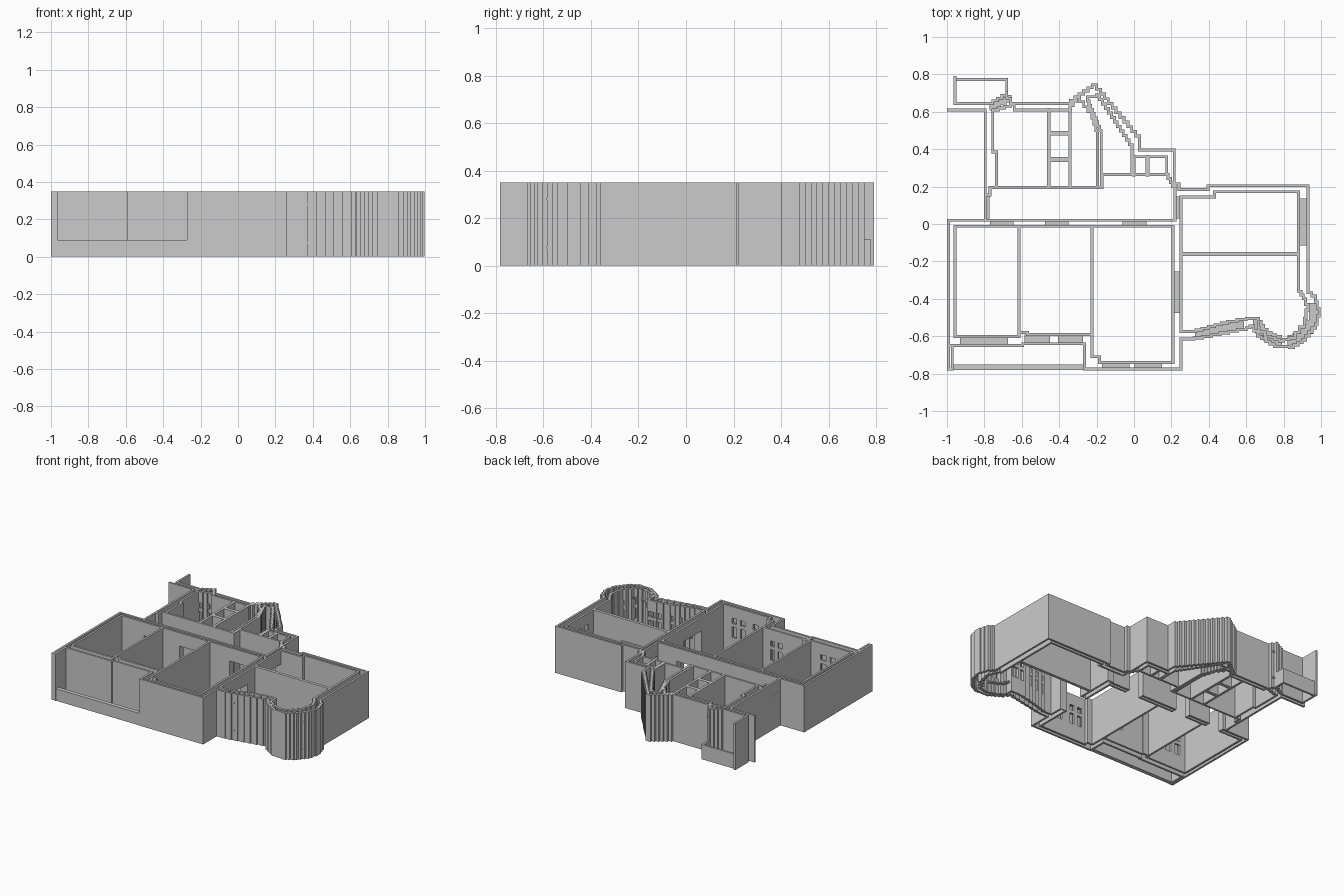
import bpy, bmesh, math

if "Cube" in bpy.data.objects:
    bpy.data.objects.remove(bpy.data.objects["Cube"])

H, T, STEP = 0.35, 0.015, 0.024      # wall height, skin thickness, stair step

plaster = bpy.data.materials.new("plaster_grey")
plaster.use_nodes = True
plaster.diffuse_color = (0.6, 0.6, 0.6, 1)
plaster.node_tree.nodes["Principled BSDF"].inputs["Base Color"].default_value = (0.6, 0.6, 0.6, 1)

# Openings: wall direction, inner skin, outer skin, start, end, kind
OPENINGS = [
    ("x", -.602, -.65, -.925, -.68, "window"),
    ("x", -.59, -.64, -.58, -.455, "window"),
    ("x", -.59, -.64, -.40, -.28, "window"),
    ("x", -.74, -.775, -.165, -.03, "window"),
    ("x", -.74, -.775, .01, .145, "window"),
    ("y", .88, .93, -.11, .13, "window"),
    ("x", -.012, .02, -.765, -.65, "door"),
    ("x", -.012, .02, -.47, -.355, "door"),
    ("x", -.012, .02, -.055, .06, "door"),
    ("y", .208, .252, -.47, -.26, "door"),
    ("y", .22, .252, .035, .14, "door"),
]
PANES = [(.12, .20), (.225, .265)]
DOOR = [(0, .25)]


def box(bm, x0, x1, y0, y1, z0, z1):
    v = [bm.verts.new((x, y, z)) for z in (z0, z1)
         for x, y in ((x0, y0), (x1, y0), (x1, y1), (x0, y1))]
    for f in ((3, 2, 1, 0), (4, 5, 6, 7), (0, 1, 5, 4), (1, 2, 6, 5), (2, 3, 7, 6), (3, 0, 4, 7)):
        bm.faces.new([v[i] for i in f])


def finish(bm, name):
    me = bpy.data.meshes.new(name)
    bm.to_mesh(me)
    bm.free()
    me.materials.append(plaster)
    ob = bpy.data.objects.new(name, me)
    bpy.context.collection.objects.link(ob)
    return ob


def cuts_for(axis, c, a, b):
    """Spans and height gaps to leave open in one straight wall run."""
    out = []
    for ax, ci, co, s, e, kind in OPENINGS:
        if ax != axis or s < a or e > b:
            continue
        if kind == "door" and min(abs(c - ci), abs(c - co)) < .008:
            out.append((s, e, DOOR))
        elif kind == "window" and abs(c - ci) < .008:
            n = max(2, round((e - s) / .08))
            w = (e - s) / n
            out += [(s + w * (i + .22), s + w * (i + .78), PANES) for i in range(n)]
    return sorted(out, key=lambda o: o[0])


def run(bm, p, q, h, t, glazed=False):
    """One axis-aligned wall run, split around its openings."""
    axis = "x" if abs(p[0] - q[0]) >= abs(p[1] - q[1]) else "y"
    i = 0 if axis == "x" else 1
    c, a, b = p[1 - i], min(p[i], q[i]), max(p[i], q[i])
    cuts = [(a + t / 2, b - t / 2, PANES)] if glazed and b - a > t * 1.3 else cuts_for(axis, c, a, b)

    def piece(s, e, z0, z1):
        if axis == "x":
            box(bm, s, e, c - t / 2, c + t / 2, z0, z1)
        else:
            box(bm, c - t / 2, c + t / 2, s, e, z0, z1)

    pos = a - t / 2
    for s, e, gaps in cuts:
        piece(pos, s, 0, h)
        z = 0
        for g0, g1 in gaps:
            if g0 > z:
                piece(s, e, z, g0)
            z = g1
        piece(s, e, z, h)
        pos = e
    piece(pos, b + t / 2, 0, h)


def wall(name, pts, h=H, t=T, glazed=False):
    """Wall along a path; slanted stretches become small square steps."""
    bm = bmesh.new()
    for p, q in zip(pts, pts[1:]):
        dx, dy = q[0] - p[0], q[1] - p[1]
        if min(abs(dx), abs(dy)) < 1e-6:
            run(bm, p, q, h, t)
            continue
        n = max(1, round(max(abs(dx), abs(dy)) / STEP))
        n = min(n, max(1, round(min(abs(dx), abs(dy)) / .009)))
        for k in range(n):
            a = (p[0] + dx * k / n, p[1] + dy * k / n)
            b = (p[0] + dx * (k + 1) / n, p[1] + dy * (k + 1) / n)
            m = (b[0], a[1])
            run(bm, a, m, h, t, glazed and k % 2 == 0)
            run(bm, m, b, h, t)
    return finish(bm, name)


# Outer skin of the main block, with the full-height piers beside the balcony
wall("main_block_outer_wall", [(.22, .02), (-.992, .02), (-.992, -.775)])
wall("balcony_pier", [(-.992, -.775), (-.972, -.775), (-.972, -.65)])
wall("balcony_back_wall", [(-.992, -.65), (-.595, -.65), (-.595, -.64), (-.265, -.64),
                           (-.265, -.775), (.252, -.775), (.252, -.615)])
wall("balcony_parapet", [(-.96, -.765), (-.272, -.765)], h=.09, t=.03)

# Outer skin round the bay, right room and stepped rear
wall("bay_outer_wall", [(.252, -.615), (.32, -.61), (.60, -.555), (.62, -.545), (.66, -.60),
                        (.75, -.655), (.83, -.66), (.90, -.62), (.97, -.535), (.99, -.45),
                        (.97, -.385), (.93, -.35)])
wall("right_room_outer_wall", [(.93, -.35), (.93, .205), (.395, .205), (.395, .185), (.265, .185),
                               (.215, .245), (.215, .395), (.03, .395), (.03, .47)])
wall("rear_stepped_outer_wall", [(.03, .47), (-.2, .745), (-.34, .645), (-.64, .645), (-.68, .70)])

# Rear balcony: tall fin, low parapet and back wall
wall("rear_balcony_fin", [(-.957, .785), (-.957, .645)])
wall("rear_balcony_parapet", [(-.957, .772), (-.68, .772), (-.68, .70)], h=.11)
wall("rear_balcony_back_wall", [(-.957, .645), (-.78, .645), (-.68, .70)])
wall("rear_left_outer_wall", [(-.992, .61), (-.795, .61), (-.795, .02)])

# Inner skins of the three front rooms
wall("left_room_inner_wall", [(-.615, -.012), (-.957, -.012), (-.957, -.602), (-.615, -.602)])
wall("left_partition", [(-.615, -.012), (-.615, -.602)])
wall("middle_room_inner_wall", [(-.615, -.58), (-.57, -.58), (-.57, -.59), (-.225, -.59)])
wall("middle_room_rear_wall", [(-.615, -.012), (.208, -.012)])
wall("middle_partition", [(-.225, -.012), (-.225, -.71), (-.185, -.71), (-.185, -.74),
                          (.208, -.74), (.208, -.012)])

# Inner skins of the bay room
wall("bay_room_inner_wall", [(.252, -.575), (.252, .145), (.43, .145), (.43, .172), (.88, .172), (.88, -.36)])
wall("bay_inner_wall", [(.88, -.36), (.905, -.40), (.93, -.46), (.91, -.55), (.86, -.61),
                        (.80, -.625), (.73, -.60), (.67, -.555), (.665, -.505), (.60, -.51),
                        (.50, -.53), (.33, -.575), (.252, -.575)], glazed=True)
wall("bay_room_partition", [(.26, -.16), (.873, -.16)], t=.022)

# Rear rooms and corridor
wall("rear_left_room_wall", [(-.735, .195), (-.735, .385), (-.755, .385), (-.755, .61), (-.66, .64),
                             (-.64, .61), (-.34, .61)], glazed=True)
wall("corridor_rear_wall", [(-.795, .155), (-.77, .155), (-.77, .195), (-.17, .195), (-.17, .265),
                            (.17, .265), (.22, .18), (.22, .02)])
for side, x in (("left", -.455), ("right", -.342)):
    wall("bathroom_%s_wall" % side, [(x, .195), (x, .61)], t=.018)
for i, y in enumerate((.485, .345)):
    wall("bathroom_cross_wall_%d" % (i + 1), [(-.44, y), (-.355, y)], t=.026)
wall("rear_middle_room_wall", [(-.195, .195), (-.195, .50), (-.225, .60), (-.29, .68), (-.342, .61)])
wall("hall_inner_wall", [(-.175, .195), (-.175, .50), (-.25, .68), (-.20, .69), (-.01, .40), (-.01, .265)])
wall("closet_wall", [(-.01, .36), (.175, .36), (.175, .265)])
for i, x in enumerate((-.002, .072)):
    wall("closet_divider_%d" % (i + 1), [(x, .265), (x, .36)], t=.02)

# Reveals lining each opening between the two skins
for n, (axis, ci, co, s, e, kind) in enumerate(OPENINGS):
    bm = bmesh.new()
    c0, c1 = min(ci, co), max(ci, co)
    z0, z1 = (.09, .275) if kind == "window" else (0, .25)

    def part(a, b, lo, hi):
        if axis == "x":
            box(bm, a, b, c0, c1, lo, hi)
        else:
            box(bm, c0, c1, a, b, lo, hi)

    part(s - .006, e + .006, z1, z1 + .01)
    if kind == "window":
        part(s - .006, e + .006, z0 - .01, z0)
    part(s - .006, s, z0, z1)
    part(e, e + .006, z0, z1)
    finish(bm, "%s_reveal_%d" % (kind, n + 1))

# Sills and headers in the bay and the stepped window wall
bm = bmesh.new()
for z in (.07, .275):
    for deg in list(range(205, 256, 10)) + list(range(285, 336, 10)) + [350, 0, 10]:
        a = math.radians(deg)
        x, y = .805 + .158 * math.cos(a), -.475 + .15 * math.sin(a)
        box(bm, x - .026, x + .026, y - .026, y + .026, z, z + .01)
    for k in range(5):
        x, y = .36 + k * .048, -.588 + k * .011
        box(bm, x - .035, x + .035, y - .022, y + .022, z, z + .01)
    # Slanted rear window
    for k in range(4):
        x, y = -.755 + k * .027, .627 + k * .014
        box(bm, x - .018, x + .018, y - .02, y + .02, z, z + .01)
finish(bm, "bay_and_rear_sills")

# Lining of the corridor side opening
bm = bmesh.new()
box(bm, -.803, -.772, .03, .155, .25, .26)
finish(bm, "corridor_side_header")
